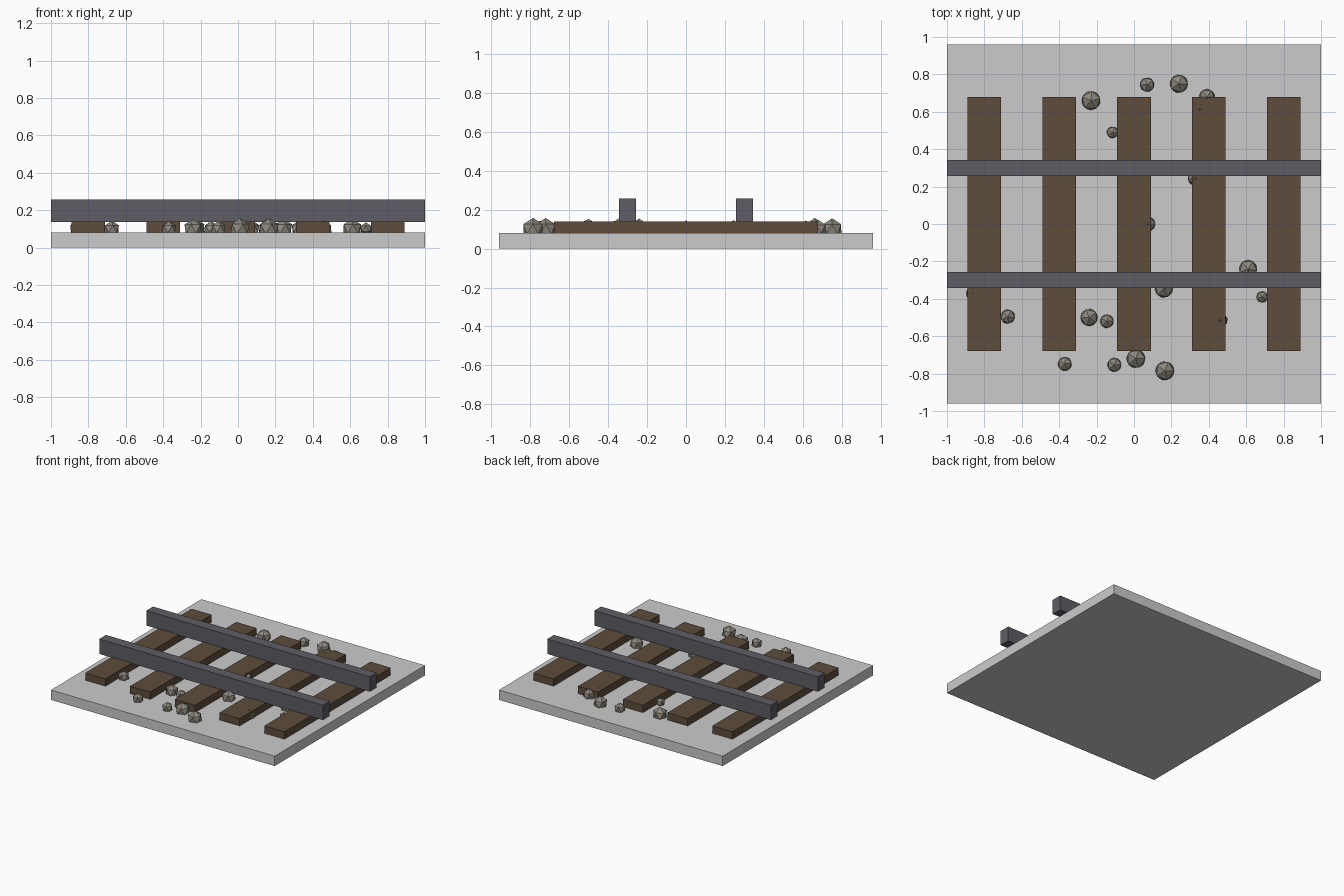
import bpy, random

if "Cube" in bpy.data.objects:
    bpy.data.objects.remove(bpy.data.objects["Cube"])
random.seed(4)

def material(name, color):
    m = bpy.data.materials.new(name)
    m.diffuse_color = (*color, 1)
    m.use_nodes = True
    m.node_tree.nodes["Principled BSDF"].inputs["Base Color"].default_value = m.diffuse_color
    return m

wood = material("wood", (0.11, 0.075, 0.045))
steel = material("steel", (0.11, 0.11, 0.13))
rock = material("rock", (0.27, 0.25, 0.21))

def box(name, center, size, mat=None):
    bpy.ops.mesh.primitive_cube_add(size=1, location=center)
    o = bpy.context.object
    o.name = name
    o.scale = size
    bpy.ops.object.transform_apply(location=False, rotation=False, scale=True)
    if mat:
        o.data.materials.append(mat)
    return o

# Ground slab
box("base_slab", (0, 0, 0.04), (2, 1.92, 0.08))

# Wooden sleepers
for i in range(5):
    box(f"sleeper_{i + 1}", ((i - 2) * 0.4, 0, 0.11), (0.18, 1.356, 0.06), wood)

# Rails
for side, name in ((-1, "front_rail"), (1, "back_rail")):
    box(name, (0, side * 0.3, 0.196), (2, 0.086, 0.12), steel)

# Ballast stones half sunk in the slab: x, y, radius
stones = [
    (-0.23, 0.66, 0.057), (0.07, 0.745, 0.043), (0.24, 0.75, 0.055),
    (0.39, 0.68, 0.047), (0.35, 0.615, 0.044), (-0.115, 0.49, 0.035),
    (0.328, 0.245, 0.045), (0.075, 0, 0.044), (0.61, -0.24, 0.054),
    (0.16, -0.345, 0.055), (0.685, -0.39, 0.034), (-0.86, -0.37, 0.042),
    (-0.675, -0.495, 0.043), (-0.24, -0.5, 0.052), (-0.145, -0.52, 0.041),
    (0.46, -0.515, 0.045), (-0.37, -0.748, 0.042), (-0.105, -0.753, 0.042),
    (0.01, -0.72, 0.057), (0.165, -0.785, 0.057),
]
for i, (x, y, r) in enumerate(stones):
    bpy.ops.mesh.primitive_ico_sphere_add(subdivisions=1, radius=r, location=(x, y, 0.1),
                                          rotation=(0, 0, random.uniform(0, 6.28)))
    o = bpy.context.object
    o.name = f"ballast_stone_{i + 1}"
    o.data.materials.append(rock)
